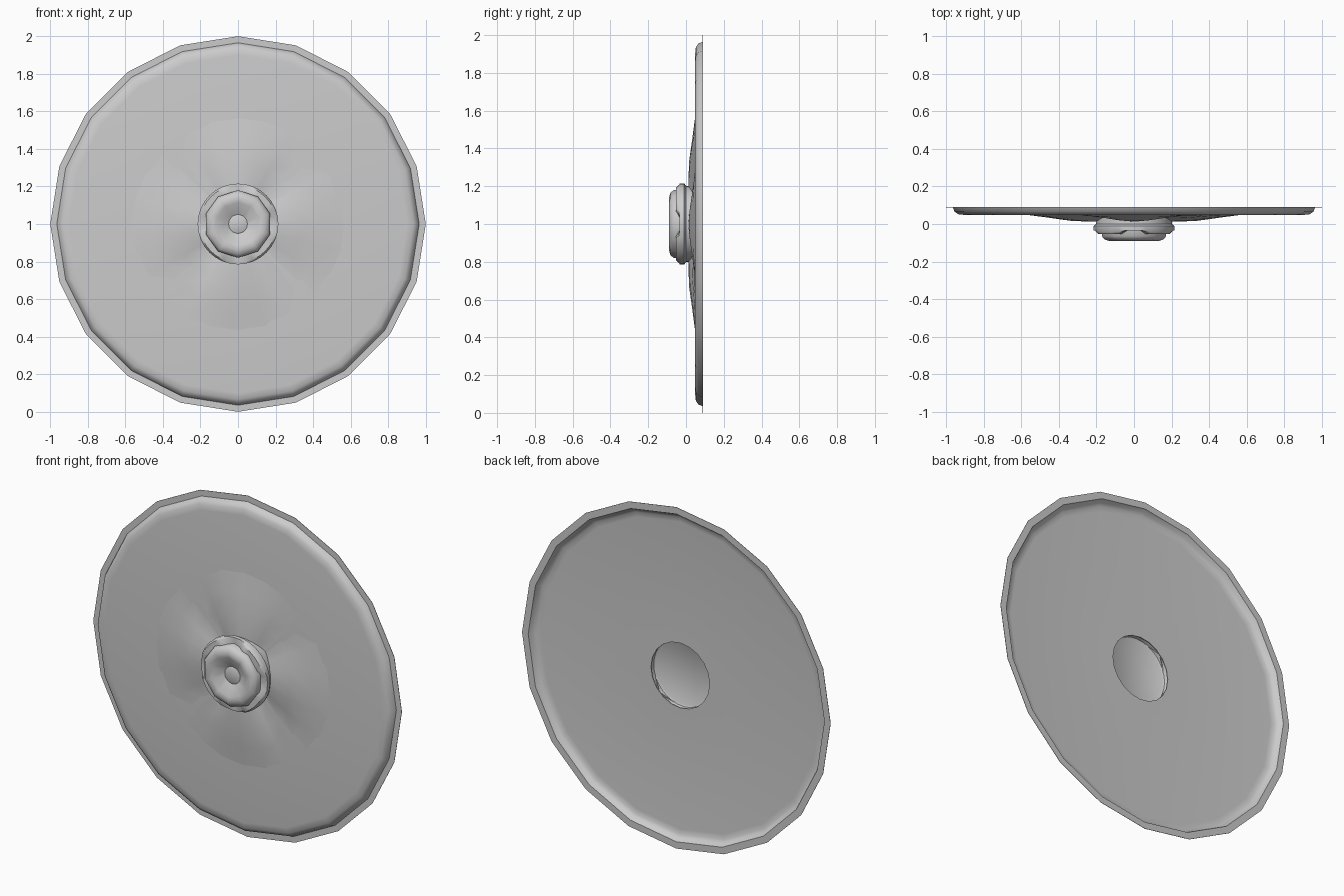
import bpy, bmesh
from math import sin, cos, pi, radians

cube = bpy.data.objects.get("Cube")
if cube:
    bpy.data.objects.remove(cube, do_unlink=True)

CENTRE_Z = 1.0


def lathe(name, profile, sides, warp=None, closed=False, smooth=40):
    """Spin (radius, y) points about the y axis; warp can vary them by angle."""
    bm = bmesh.new()
    rings = []
    for r, y in profile:
        if r == 0:
            rings.append([bm.verts.new((0, y, CENTRE_Z))] * sides)
            continue
        ring = []
        for i in range(sides):
            a = 2 * pi * i / sides
            rr, yy = warp(r, y, a) if warp else (r, y)
            ring.append(bm.verts.new((rr * sin(a), yy, CENTRE_Z + rr * cos(a))))
        rings.append(ring)
    pairs = list(zip(rings, rings[1:]))
    if closed:
        pairs.append((rings[-1], rings[0]))
    for a, b in pairs:
        for i in range(sides):
            j = (i + 1) % sides
            corners = list(dict.fromkeys((a[i], a[j], b[j], b[i])))
            bm.faces.new(corners)
    bmesh.ops.recalc_face_normals(bm, faces=bm.faces)
    mesh = bpy.data.meshes.new(name)
    bm.to_mesh(mesh)
    bm.free()
    obj = bpy.data.objects.new(name, mesh)
    bpy.context.collection.objects.link(obj)
    bpy.ops.object.select_all(action='DESELECT')
    obj.select_set(True)
    bpy.context.view_layer.objects.active = obj
    bpy.ops.object.shade_smooth_by_angle(angle=radians(smooth))
    return obj


# Pressed disc: flat flange, rounded rim and a shallow dished back
front = [(0.19, 0.048), (0.90, 0.048), (0.935, 0.052), (0.955, 0.065), (0.965, 0.088)]
flange = [(1.0, 0.088), (1.0, 0.09)]
back = [(0.96, 0.09), (0.948, 0.067), (0.93, 0.056), (0.90, 0.053), (0.19, 0.053)]
lathe("disc", front + flange + back, 20, closed=True, smooth=50)


# Four soft swellings around the hub
def swell(r, y, a):
    return r, 0.05 + (y - 0.05) * abs(cos(2 * a))


lathe("hub_swellings", [(0.19, 0.012), (0.33, 0.016), (0.45, 0.033), (0.58, 0.05)],
      24, swell)


# Collar with a notch in its front edge on each of the four sides
def notch(r, y, a):
    near = abs((a + pi / 4) % (pi / 2) - pi / 4)
    return r, max(y, -0.034) if near < radians(15) else y


lathe("hub_collar", [(0.20, 0.05), (0.202, 0.0), (0.215, -0.01), (0.215, -0.042),
                     (0.205, -0.054), (0.16, -0.054)], 32, notch)

# Rounded cap with a dished face and a small flat centre
lathe("hub_cap", [(0.18, -0.02), (0.18, -0.065), (0.165, -0.082), (0.14, -0.09),
                  (0.115, -0.085), (0.05, -0.05)], 10, smooth=60)
lathe("hub_centre", [(0.052, -0.05), (0.045, -0.054), (0, -0.054)], 16)

# Recessed pocket behind the hub
lathe("hub_pocket", [(0.20, 0.053), (0.195, 0.02), (0.185, 0.014), (0, 0.014)], 32)
